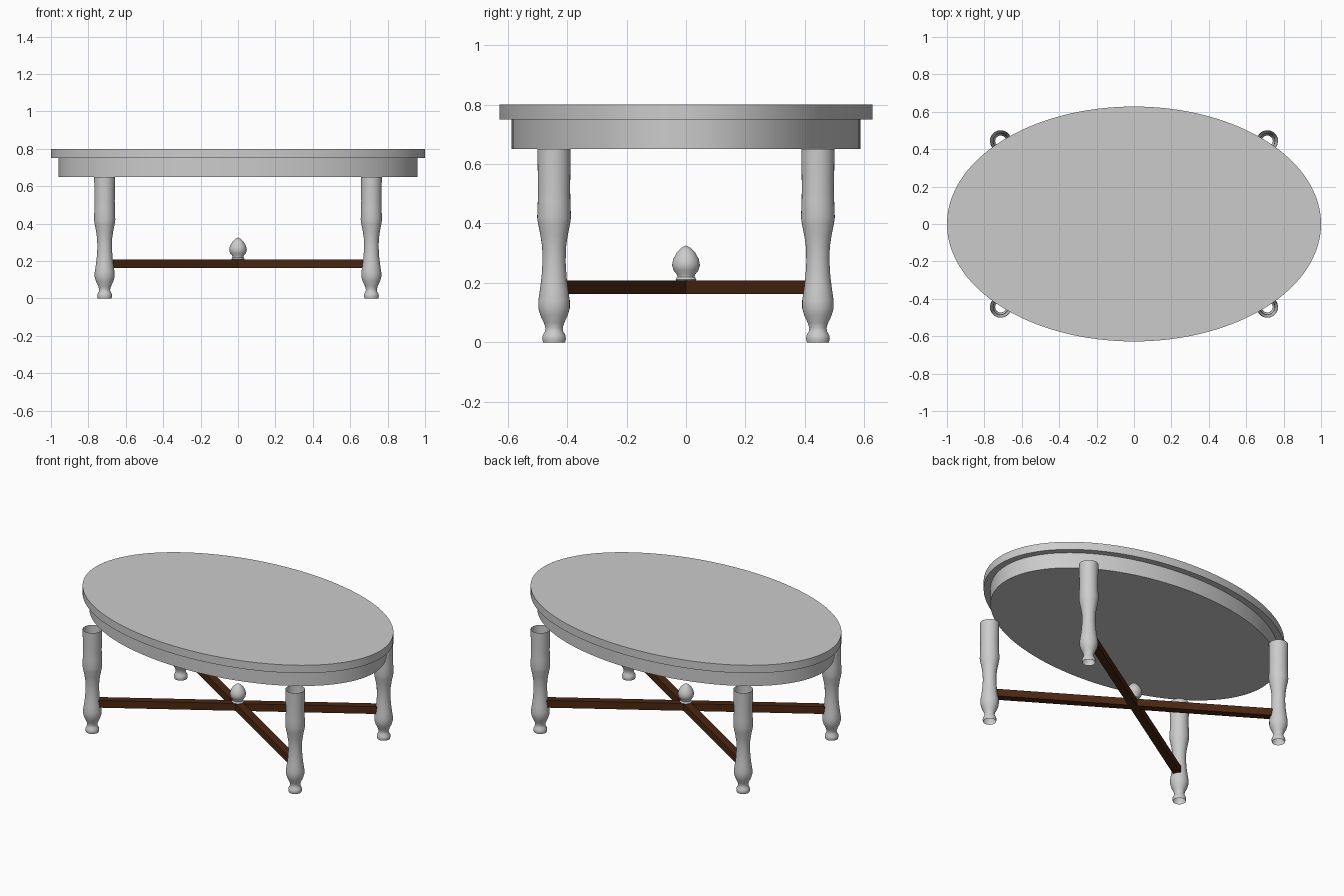
import bpy, bmesh, math
from mathutils import Vector

cube = bpy.data.objects.get("Cube")
if cube:
    bpy.data.objects.remove(cube, do_unlink=True)


def make_material(name, rgb):
    mat = bpy.data.materials.new(name)
    mat.use_nodes = True
    mat.diffuse_color = (*rgb, 1)
    mat.node_tree.nodes["Principled BSDF"].inputs["Base Color"].default_value = (*rgb, 1)
    return mat


grey = make_material("pale grey", (0.6, 0.6, 0.6))
brown = make_material("dark brown wood", (0.07, 0.02, 0.006))

LEG_X, LEG_Y = 0.713, 0.444


def finish(obj, name, mat, smooth=True):
    obj.name = obj.data.name = name
    obj.data.materials.append(mat)
    bpy.ops.object.select_all(action="DESELECT")
    obj.select_set(True)
    bpy.context.view_layer.objects.active = obj
    if smooth:
        bpy.ops.object.shade_smooth_by_angle(angle=math.radians(40))
    return obj


def oval_slab(name, rx, ry, bottom, top):
    bpy.ops.mesh.primitive_cylinder_add(vertices=128, radius=1, depth=1)
    obj = bpy.context.object
    for v in obj.data.vertices:
        v.co = (v.co.x * rx, v.co.y * ry, top if v.co.z > 0 else bottom)
    return finish(obj, name, grey)


def turned(name, profile, location, sides=32):
    """Revolve a (radius, height) profile, leaving its ends open."""
    bm = bmesh.new()
    verts = [bm.verts.new((r, 0, z)) for r, z in profile]
    edges = [bm.edges.new(pair) for pair in zip(verts, verts[1:])]
    bmesh.ops.spin(bm, geom=verts + edges, cent=(0, 0, 0), axis=(0, 0, 1),
                   angle=math.tau, steps=sides)
    bmesh.ops.remove_doubles(bm, verts=bm.verts, dist=0.0002)
    bmesh.ops.recalc_face_normals(bm, faces=bm.faces)
    mesh = bpy.data.meshes.new(name)
    bm.to_mesh(mesh)
    bm.free()
    obj = bpy.data.objects.new(name, mesh)
    obj.location = location
    bpy.context.collection.objects.link(obj)
    return finish(obj, name, grey)


# Oval top and the apron below it
oval_slab("table_top", 1.0, 0.628, 0.75, 0.80)
oval_slab("apron", 0.96, 0.588, 0.65, 0.75)

# Hollow turned legs
leg_profile = [(0.037, 0), (0.040, 0.012), (0.038, 0.024), (0.031, 0.036),
               (0.029, 0.048), (0.034, 0.065), (0.046, 0.09), (0.053, 0.115),
               (0.053, 0.14), (0.047, 0.18), (0.042, 0.22), (0.039, 0.27),
               (0.040, 0.32), (0.046, 0.36), (0.054, 0.40), (0.057, 0.42),
               (0.055, 0.47), (0.054, 0.52), (0.055, 0.58), (0.056, 0.65)]
for depth, sy in (("front", -1), ("back", 1)):
    for side, sx in (("left", 1), ("right", -1)):
        turned(f"{depth}_{side}_leg", leg_profile, (sx * LEG_X, sy * LEG_Y, 0))

# Crossed stretchers between opposite legs
length = 2 * (Vector((LEG_X, LEG_Y)).length - 0.035)
for number, sign in ((1, 1), (2, -1)):
    bpy.ops.mesh.primitive_cube_add(size=1, location=(0, 0, 0.185))
    bar = bpy.context.object
    for v in bar.data.vertices:
        v.co = (v.co.x * length, v.co.y * 0.046, v.co.z * 0.046)
    bar.rotation_euler.z = sign * math.atan2(LEG_Y, LEG_X)
    finish(bar, f"stretcher_{number}", brown, smooth=False)

# Pointed finial on the crossing
turned("finial", [(0.032, 0.207), (0.035, 0.212), (0.029, 0.22), (0.030, 0.227),
                  (0.042, 0.242), (0.047, 0.26), (0.043, 0.28), (0.031, 0.302),
                  (0.015, 0.318), (0.0, 0.326)], (0, 0, 0))
